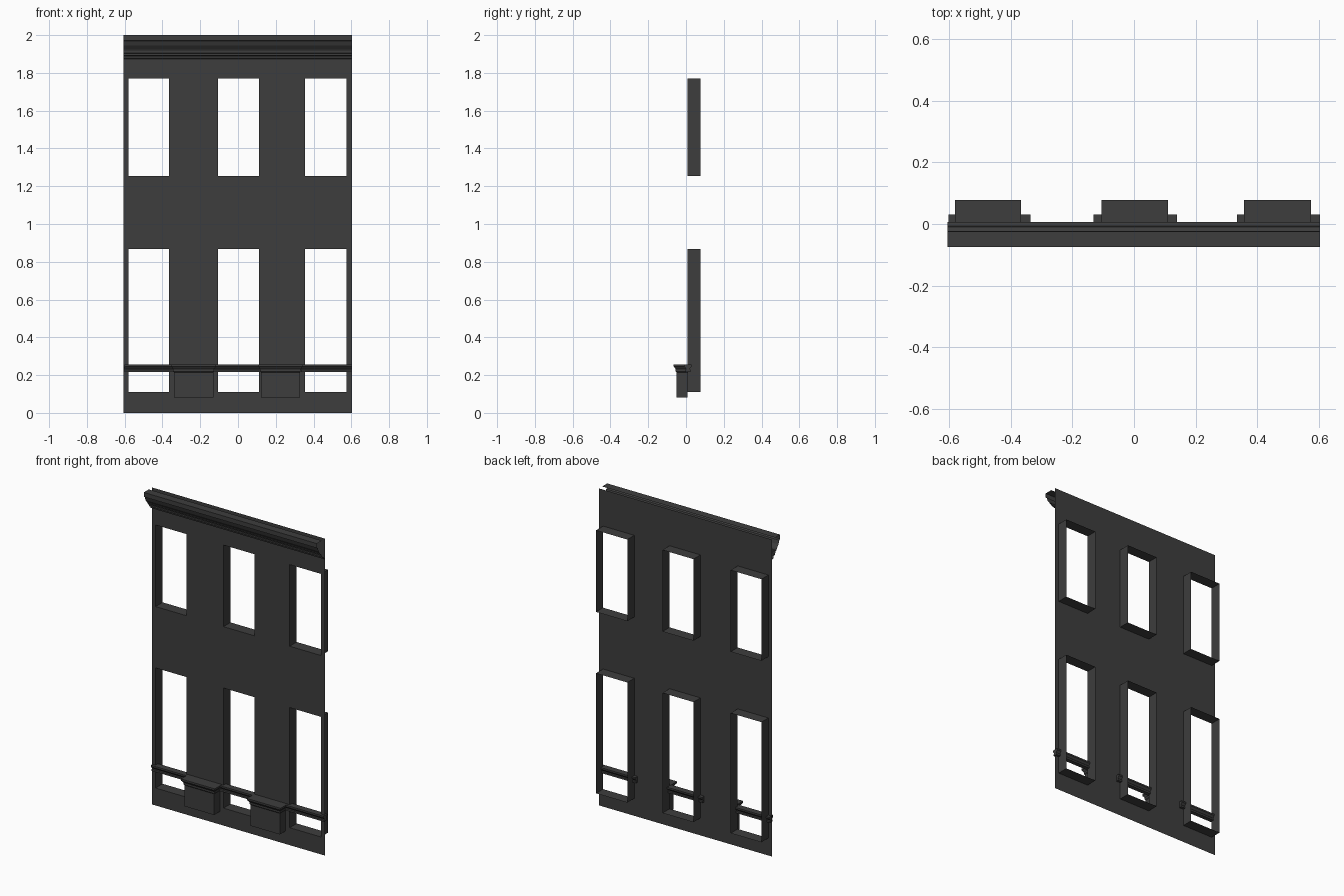
import bpy, bmesh

cube = bpy.data.objects.get("Cube")
if cube:
    bpy.data.objects.remove(cube, do_unlink=True)

mat = bpy.data.materials.new("charcoal grey")
mat.use_nodes = True
GREY = (0.047, 0.047, 0.047, 1)
mat.diffuse_color = GREY
mat.node_tree.nodes["Principled BSDF"].inputs["Base Color"].default_value = GREY

LEFT, RIGHT, TOP = -0.605, 0.603, 2.0
WALL_Y, BACK_Y = 0.007, 0.077
WINDOW_X = [(-0.58, -0.366), (-0.106, 0.11), (0.356, 0.574)]
WINDOW_Z = [(0.11, 0.868), (1.255, 1.77)]


def finish(name, bm):
    bmesh.ops.remove_doubles(bm, verts=bm.verts, dist=0.0001)
    mesh = bpy.data.meshes.new(name)
    bm.to_mesh(mesh)
    bm.free()
    mesh.materials.append(mat)
    obj = bpy.data.objects.new(name, mesh)
    bpy.context.collection.objects.link(obj)
    return obj


def face(bm, points):
    return bm.faces.new([bm.verts.new(p) for p in points])


def sweep(name, profile, x0, x1, closed=False):
    """Run a (y, z) profile along x; closed profiles get end faces."""
    bm = bmesh.new()
    nxt = profile[1:] + (profile[:1] if closed else [])
    for (ya, za), (yb, zb) in zip(profile, nxt):
        face(bm, [(x0, ya, za), (x0, yb, zb), (x1, yb, zb), (x1, ya, za)])
    if closed:
        for x in (x0, x1):
            face(bm, [(x, y, z) for y, z in profile])
        bmesh.ops.remove_doubles(bm, verts=bm.verts, dist=0.0001)
        bmesh.ops.recalc_face_normals(bm, faces=bm.faces)
    return finish(name, bm)


# Thin wall sheet with window openings
bm = bmesh.new()
xs = [LEFT] + [x for pair in WINDOW_X for x in pair] + [RIGHT]
zs = [0] + [z for pair in WINDOW_Z for z in pair] + [1.92, TOP]
for i, (xa, xb) in enumerate(zip(xs, xs[1:])):
    for j, (za, zb) in enumerate(zip(zs, zs[1:])):
        if i % 2 and j in (1, 3):
            continue
        face(bm, [(xa, WALL_Y, za), (xb, WALL_Y, za), (xb, WALL_Y, zb), (xa, WALL_Y, zb)])
finish("wall", bm)

# Window reveals: open tubes running back from the wall
for row, (za, zb) in zip(("lower", "upper"), WINDOW_Z):
    for col, (xa, xb) in zip(("right", "middle", "left"), WINDOW_X):
        bm = bmesh.new()
        ring = [(xa, za), (xb, za), (xb, zb), (xa, zb)]
        for (x0, z0), (x1, z1) in zip(ring, ring[1:] + ring[:1]):
            face(bm, [(x0, WALL_Y, z0), (x0, BACK_Y, z0), (x1, BACK_Y, z1), (x1, WALL_Y, z1)])
        finish(f"{row}_{col}_window_reveal", bm)

# Roof cornice: moulded sheet, open at its ends
cornice = [(-0.025, TOP), (-0.075, TOP), (-0.075, 1.972), (-0.066, 1.968),
           (-0.058, 1.945), (-0.042, 1.925), (-0.038, 1.915), (-0.03, 1.915),
           (-0.03, 1.905), (-0.022, 1.902), (-0.022, 1.893), (-0.01, 1.89),
           (-0.006, 1.876), (WALL_Y, 1.874)]
sweep("cornice", cornice, LEFT, RIGHT)

# Sill rail between the pedestals, moulded alike on front and back
half = [(0.013, 0.217), (0.013, 0.228), (0.009, 0.232), (0.015, 0.24), (0.02, 0.245), (0.02, 0.255)]
mid = 0.01
rail = [(mid - d, z) for d, z in half] + [(mid + d, z) for d, z in reversed(half)]
for name, xa, xb in (("right", -0.601, -0.336), ("middle", -0.132, 0.139), ("left", 0.334, RIGHT)):
    sweep(f"{name}_sill_rail", rail, xa, xb, closed=True)

# Pedestals with a stepped cap
steps = [(0, 0.082), (0, 0.215), (0.004, 0.22), (0.004, 0.232), (0.011, 0.242), (0.014, 0.245), (0.014, 0.256)]
for name, xa, xb in (("right", -0.339, -0.131), ("left", 0.122, 0.328)):
    bm = bmesh.new()
    rings = [[(xa - d, WALL_Y, z), (xa - d, -0.051 - d, z), (xb + d, -0.051 - d, z), (xb + d, WALL_Y, z)]
             for d, z in steps]
    for low, high in zip(rings, rings[1:]):
        for k in range(3):
            face(bm, [low[k], low[k + 1], high[k + 1], high[k]])
    face(bm, rings[0][::-1])
    face(bm, rings[-1])
    finish(f"{name}_pedestal", bm)
